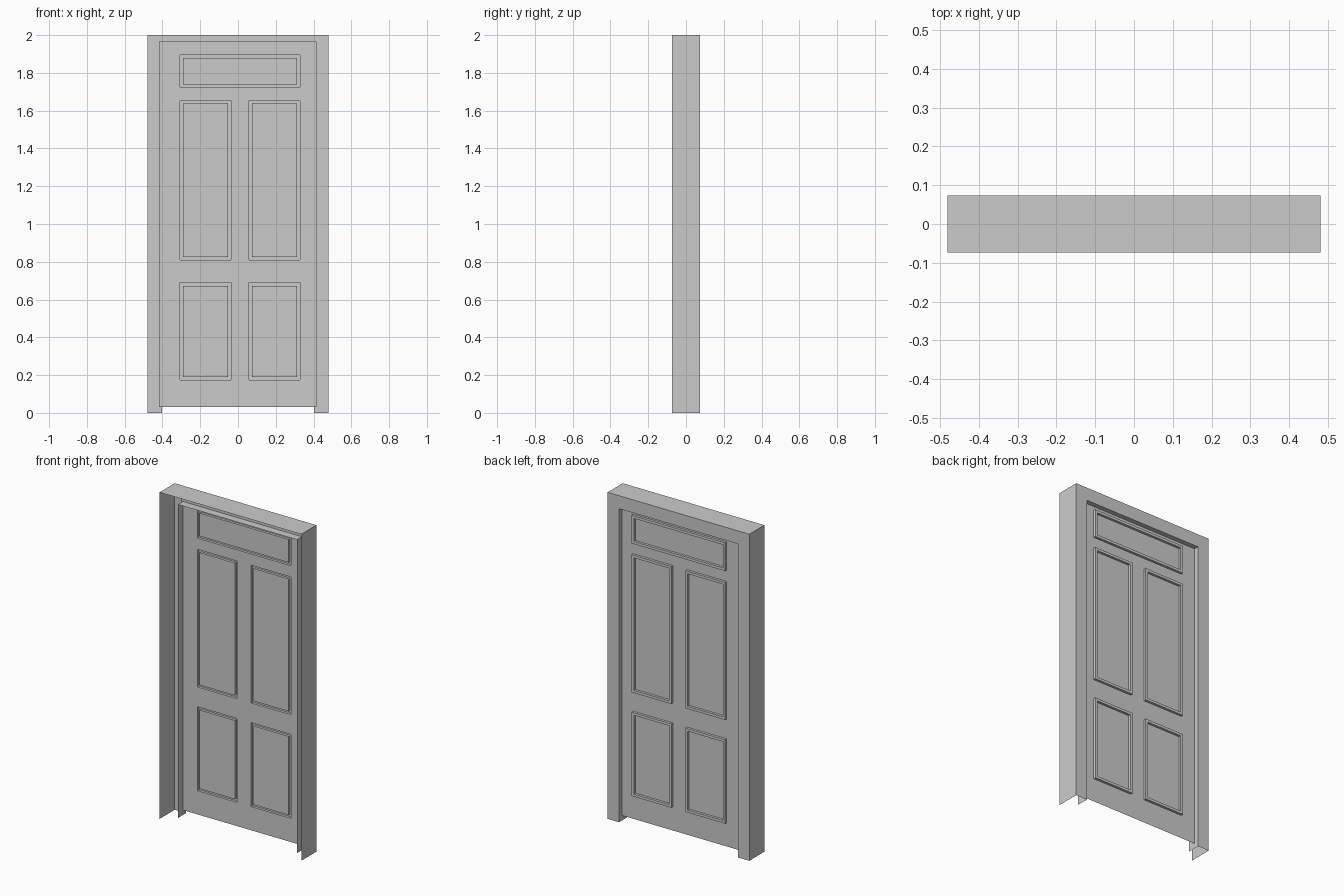
import bpy, bmesh, math

if "Cube" in bpy.data.objects:
    bpy.data.objects.remove(bpy.data.objects["Cube"])


def finish(bm, name):
    mesh = bpy.data.meshes.new(name)
    bm.to_mesh(mesh)
    bm.free()
    obj = bpy.data.objects.new(name, mesh)
    bpy.context.collection.objects.link(obj)
    return obj


# Door frame: an open-fronted casing swept around the doorway
# profile points: half width, top height, depth
profile = [(0.48, 2.0, -0.073), (0.48, 2.0, 0.073),
           (0.403, 1.92, 0.073), (0.403, 1.92, -0.005)]
bm = bmesh.new()
rows = [[bm.verts.new(c) for c in ((-w, y, 0), (-w, y, h), (w, y, h), (w, y, 0))]
        for w, h, y in profile]
for a, b in zip(rows, rows[1:]):
    for i in range(3):
        bm.faces.new((a[i], a[i + 1], b[i + 1], b[i]))
bmesh.ops.recalc_face_normals(bm, faces=bm.faces)
finish(bm, "door_frame")

# Door leaf: thin sheet with raised moulding rings on the back
RIM, DEPTH, DOOR_Y = 0.016, 0.015, 0.043
LEFT, RIGHT = (-0.306, -0.036), (0.059, 0.329)
panels = [(-0.306, 0.329, 1.722, 1.895)]
for z0, z1 in ((0.81, 1.653), (0.175, 0.689)):
    for x0, x1 in (LEFT, RIGHT):
        panels.append((x0, x1, z0, z1))


def cuts(lo, hi, spans):
    vals = {lo, hi}
    for a, b in spans:
        vals |= {a, round(a + RIM, 4), round(b - RIM, 4), b}
    return sorted(vals)


def in_moulding(x, z):
    for x0, x1, z0, z1 in panels:
        d = min(x - x0, x1 - x, z - z0, z1 - z)
        if d > 0:
            return d < RIM
    return False


xs = cuts(-0.417, 0.416, [p[:2] for p in panels])
zs = cuts(0.03, 1.966, [p[2:] for p in panels])
bm = bmesh.new()
grid = [[bm.verts.new((x, DOOR_Y, z)) for x in xs] for z in zs]
ring = []
for j in range(len(zs) - 1):
    for i in range(len(xs) - 1):
        f = bm.faces.new((grid[j][i], grid[j + 1][i], grid[j + 1][i + 1], grid[j][i + 1]))
        c = f.calc_center_median()
        if in_moulding(c.x, c.z):
            ring.append(f)
out = bmesh.ops.extrude_face_region(bm, geom=ring)
for v in out["geom"]:
    if isinstance(v, bmesh.types.BMVert):
        v.co.y += DEPTH
old = [f for f in ring if f.is_valid]
if old:
    bmesh.ops.delete(bm, geom=old, context='FACES_ONLY')
bmesh.ops.dissolve_limit(bm, angle_limit=math.radians(1), verts=bm.verts, edges=bm.edges)
finish(bm, "door_leaf")
